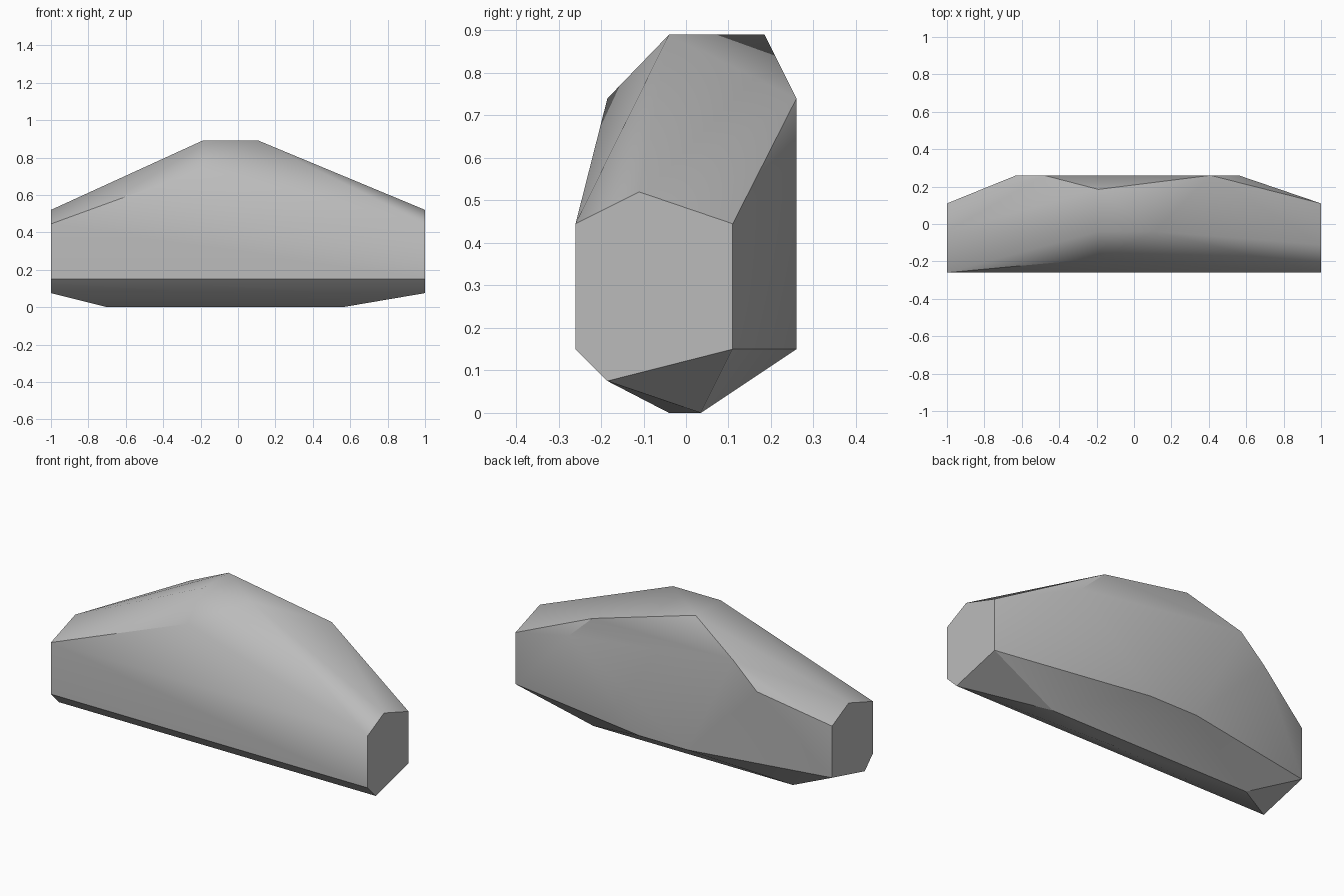
import bpy
import bmesh
import math

cube = bpy.data.objects.get("Cube")
if cube:
    bpy.data.objects.remove(cube, do_unlink=True)

# Flat stone colour
stone = bpy.data.materials.new("stone grey")
stone.use_nodes = True
grey = (0.5, 0.5, 0.5, 1)
stone.diffuse_color = grey
stone.node_tree.nodes["Principled BSDF"].inputs["Base Color"].default_value = grey

# Cut ends share one (y, z) profile; only the ridge point differs
end_profile = [(-.26, .15), (-.185, .075), (.11, .15), (.11, .445), (-.26, .445)]
ridge_y = {-1: -.04, 1: -.11}
points = []
for x in (-1, 1):
    points += [(x, y, z) for y, z in end_profile + [(ridge_y[x], .52)]]

# Crown and front shoulder
points += [(-.19, -.04, .89), (.11, -.04, .89), (-.19, .185, .89), (-.19, -.185, .74)]
# Back wall, upper corners down to lower edge
points += [(x, .26, z) for x, z in
           [(-.48, .74), (.41, .74), (-.63, .6), (.56, .6), (-.19, .15), (.11, .15)]]
# Foot
points += [(-.7, .035, 0), (.56, .035, 0), (.11, -.04, 0)]

# Wrap the chiselled corners in one closed skin
bm = bmesh.new()
for p in points:
    bm.verts.new(p)
bmesh.ops.convex_hull(bm, input=bm.verts[:])
bmesh.ops.dissolve_limit(bm, angle_limit=math.radians(0.5),
                         verts=bm.verts[:], edges=bm.edges[:])
bmesh.ops.recalc_face_normals(bm, faces=bm.faces[:])
mesh = bpy.data.meshes.new("rock")
bm.to_mesh(mesh)
bm.free()
mesh.materials.append(stone)

rock = bpy.data.objects.new("rock", mesh)
bpy.context.collection.objects.link(rock)
bpy.ops.object.select_all(action='DESELECT')
rock.select_set(True)
bpy.context.view_layer.objects.active = rock
bpy.ops.object.shade_smooth_by_angle(angle=math.radians(30))
